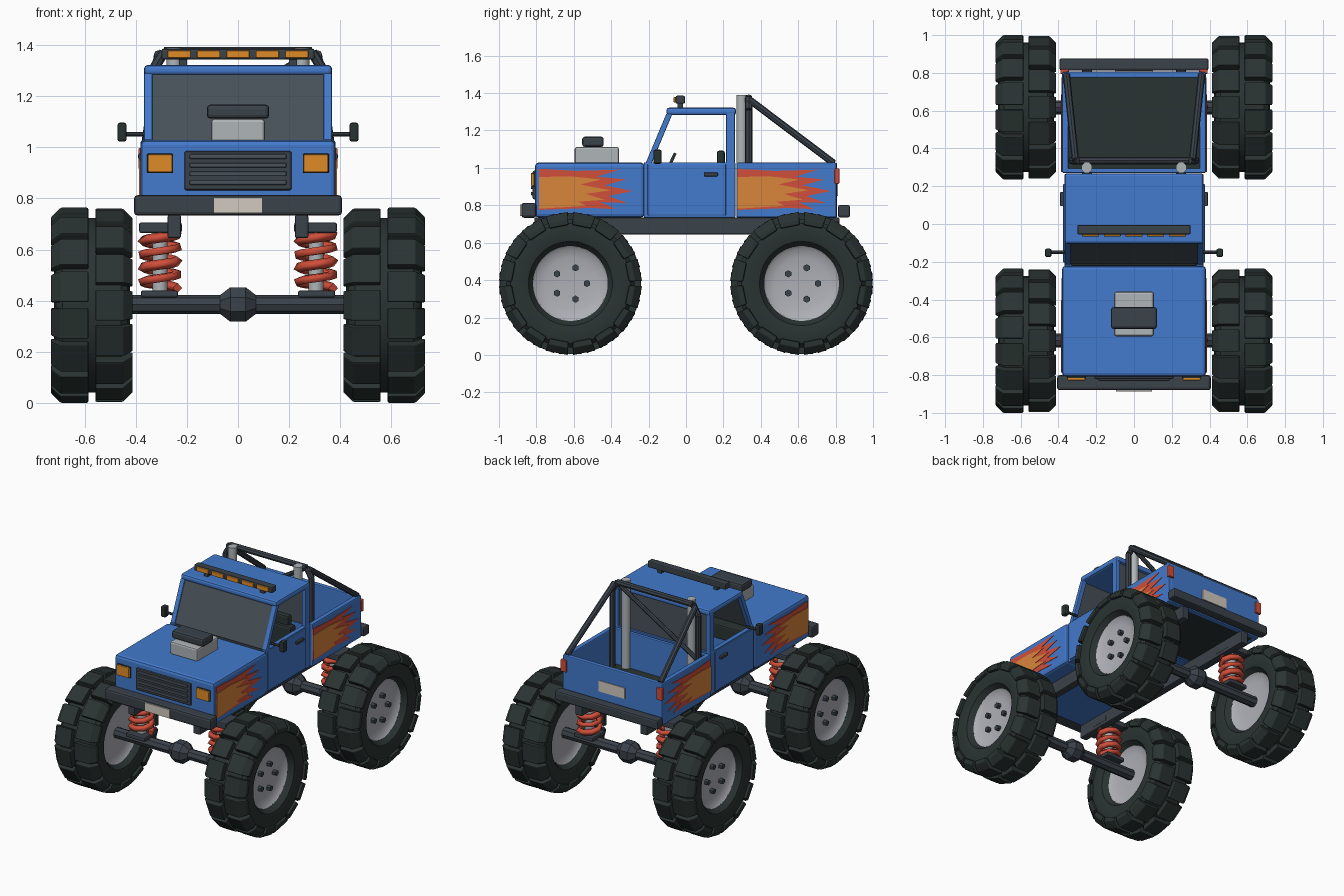
import bpy, bmesh
from math import sin, cos, pi, radians
from mathutils import Vector

if "Cube" in bpy.data.objects:
    bpy.data.objects.remove(bpy.data.objects["Cube"])


def material(name, r, g, b):
    m = bpy.data.materials.new(name)
    m.use_nodes = True
    m.diffuse_color = (r, g, b, 1)
    m.node_tree.nodes["Principled BSDF"].inputs["Base Color"].default_value = (r, g, b, 1)
    return m


BLUE = material("blue paint", .056, .195, .61)
METAL = material("dark metal", .042, .054, .068)
RUBBER = material("black rubber", .023, .034, .032)
SILVER = material("silver rim", .43, .435, .475)
CHROME = material("chrome", .43, .46, .48)
RED = material("red", .64, .078, .043)
AMBER = material("amber lamp", .74, .26, .02)
FLAME = material("flame orange", .7, .235, .044)
GLASS = material("tinted glass", .065, .083, .1)
PLATE = material("plate beige", .64, .59, .53)


def finish(name, bm, mat, bevel=0, smooth=None):
    """Turn a bmesh into an object with one material."""
    bmesh.ops.remove_doubles(bm, verts=bm.verts, dist=1e-5)
    bmesh.ops.recalc_face_normals(bm, faces=bm.faces)
    me = bpy.data.meshes.new(name)
    bm.to_mesh(me)
    bm.free()
    me.materials.append(mat)
    if smooth:
        me.shade_smooth()
        me.set_sharp_from_angle(angle=radians(smooth))
    ob = bpy.data.objects.new(name, me)
    bpy.context.collection.objects.link(ob)
    if bevel:
        mod = ob.modifiers.new("bevel", "BEVEL")
        mod.width, mod.segments = bevel, 2
    return ob


def prism(name, outline, x0, x1, mat, bevel=0):
    """Extrude a (y, z) outline along x."""
    bm = bmesh.new()
    face = bm.faces.new([bm.verts.new((x0, y, z)) for y, z in outline])
    ext = bmesh.ops.extrude_face_region(bm, geom=[face])["geom"]
    for v in ext:
        if isinstance(v, bmesh.types.BMVert):
            v.co.x = x1
    return finish(name, bm, mat, bevel)


def box(name, x, y, z, mat, bevel=0):
    outline = [(y[0], z[0]), (y[1], z[0]), (y[1], z[1]), (y[0], z[1])]
    return prism(name, outline, x[0], x[1], mat, bevel)


def pair(name, x, y, z, mat, bevel=0):
    for side, s in (("left", 1), ("right", -1)):
        box(f"{side}_{name}", (s * x[0], s * x[1]), y, z, mat, bevel)


def bar(name, p, q, r, mat, sides=8):
    p, q = Vector(p), Vector(q)
    bm = bmesh.new()
    bmesh.ops.create_cone(bm, cap_ends=True, segments=sides, radius1=r, radius2=r, depth=(q - p).length)
    rot = (q - p).to_track_quat("Z", "Y")
    for v in bm.verts:
        v.co = rot @ v.co + (p + q) / 2
    return finish(name, bm, mat, 0, 50 if sides > 8 else None)


def lathe(name, profile, centre, mat, sides=40, s=1, smooth=35):
    """Spin an (x, radius) profile about the x axis."""
    bm = bmesh.new()
    rings = []
    for x, r in profile:
        rings.append([bm.verts.new((centre[0] + s * x, centre[1] + r * cos(2 * pi * (i + .5) / sides),
                                    centre[2] + r * sin(2 * pi * (i + .5) / sides))) for i in range(sides)])
    for a, b in zip(rings, rings[1:]):
        for i in range(sides):
            j = (i + 1) % sides
            bm.faces.new((a[i], a[j], b[j], b[i]))
    return finish(name, bm, mat, 0, smooth)


# Wheels: carcass, staggered tread lugs, dished rim, bolts
WZ, WX, LUGS = .382, .572, 16
TYRE = [(-.10, .2), (-.135, .225), (-.149, .285), (-.14, .322), (-.115, .343),
        (.115, .343), (.14, .322), (.149, .285), (.135, .225), (.10, .2)]
RIM = [(-.10, .2), (-.09, .185), (-.082, .14), (-.078, .08), (-.077, 0),
       (.07, 0), (.072, .08), (.077, .14), (.088, .185), (.10, .2)]
LUG = [(.014, .336), (.014, .383), (.122, .383), (.16, .345), (.16, .315), (.135, .312)]


def wheel(name, s, y):
    c = (s * WX, y, WZ)
    lathe(name + "_tyre", TYRE, c, RUBBER, 48, s)
    lathe(name + "_rim", RIM, c, SILVER, 40, s)
    bm = bmesh.new()
    for row in (-1, 1):
        for k in range(LUGS):
            mid = 2 * pi * (k + (.5 if row > 0 else 0)) / LUGS
            ends = []
            for a in (mid - pi / LUGS * .82, mid + pi / LUGS * .82):
                ends.append([bm.verts.new((c[0] + s * row * x, y + r * cos(a), WZ + r * sin(a))) for x, r in LUG])
            bm.faces.new(ends[0])
            bm.faces.new(ends[1])
            for i in range(len(LUG)):
                j = (i + 1) % len(LUG)
                bm.faces.new((ends[0][i], ends[0][j], ends[1][j], ends[1][i]))
    finish(name + "_tread", bm, RUBBER, .005)
    for k in range(5):
        a = 2 * pi * k / 5
        p = Vector((s * (WX + .06), y + .088 * cos(a), WZ + .088 * sin(a)))
        bar(f"{name}_bolt_{k}", p, p + Vector((s * .037, 0, 0)), .019, METAL, 6)


def spring(name, x, y):
    cu = bpy.data.curves.new(name, "CURVE")
    cu.dimensions = "3D"
    cu.bevel_depth, cu.bevel_resolution, cu.use_fill_caps = .02, 0, True
    n = 32
    sp = cu.splines.new("POLY")
    sp.points.add(n)
    for i, p in enumerate(sp.points):
        a = 8 * pi * i / n
        p.co = (x + .068 * cos(a), y + .068 * sin(a), .449 + .211 * i / n, 1)
    cu.materials.append(RED)
    bpy.context.collection.objects.link(bpy.data.objects.new(name, cu))


# Running gear
DIFF = [(-.07, 0), (-.07, .04), (-.03, .073), (.03, .073), (.07, .04), (.07, 0)]
for end, y in (("front", -.618), ("rear", .618)):
    bar(end + "_axle", (-.505, y, .385), (.505, y, .385), .037, METAL)
    lathe(end + "_differential", DIFF, (0, y, .385), METAL, 8, 1, None)
    pair(end + "_spring_seat", (.235, .38), (y - .07, y + .07), (.412, .44), METAL, .008)
    pair(end + "_spring_bracket", (.22, .387), (y - .07, y + .07), (.665, .706), METAL, .008)
    for side, s in (("left", 1), ("right", -1)):
        wheel(f"{end}_{side}_wheel", s, y)
        spring(f"{end}_{side}_spring", s * .305, y)
        bar(f"{end}_{side}_damper", (s * .305, y, .43), (s * .305, y, .67), .03, CHROME, 12)
pair("frame_rail", (.223, .275), (-.81, .82), (.645, .735), METAL, .006)

# Front body
box("hood", (-.381, .381), (-.807, -.222), (.735, 1.028), BLUE, .018)
box("front_bumper", (-.407, .407), (-.88, -.8), (.733, .813), METAL, .014)
box("front_plate", (-.095, .095), (-.887, -.879), (.743, .803), PLATE)
box("grille", (-.21, .21), (-.82, -.8), (.832, .985), METAL, .008)
for k in range(4):
    z = .853 + .034 * k
    box(f"grille_slat_{k}", (-.19, .19), (-.83, -.815), (z, z + .018), GLASS, .005)
pair("headlight_frame", (.254, .356), (-.817, -.8), (.899, .975), RUBBER, .004)
pair("headlight", (.257, .353), (-.828, -.81), (.902, .972), AMBER, .005)
box("blower", (-.105, .105), (-.595, -.358), (1.02, 1.112), CHROME, .012)
box("intake_scoop", (-.122, .122), (-.555, -.44), (1.112, 1.167), METAL, .014)

# Cab
box("cab_floor", (-.365, .365), (-.225, .262), (.735, .77), BLUE)
box("cab_back", (-.365, .365), (.235, .262), (.735, 1.03), BLUE)
pair("cab_side", (.335, .368), (-.225, .264), (.735, 1.03), BLUE, .006)
pair("door_panel", (.36, .375), (-.205, .213), (.745, 1.022), BLUE, .005)
pair("door_handle", (.37, .391), (.095, .17), (.955, .975), METAL, .004)
pair("rear_pillar", (.335, .367), (.215, .262), (1.02, 1.3), BLUE, .006)
for side, s in (("left", 1), ("right", -1)):
    prism(side + "_windshield_pillar", [(-.218, 1.02), (-.185, 1.02), (-.072, 1.29), (-.105, 1.29)],
          s * .335, s * .367, BLUE, .005)
prism("windshield", [(-.208, 1.025), (-.2, 1.025), (-.09, 1.29), (-.098, 1.29)], -.337, .337, GLASS)
box("rear_window", (-.337, .337), (.24, .248), (1.025, 1.285), GLASS)
box("roof", (-.368, .368), (-.105, .268), (1.282, 1.322), BLUE, .014)
box("dashboard", (-.335, .335), (-.222, -.13), (.92, 1.02), RUBBER, .01)
pair("seat_base", (.06, .3), (-.04, .19), (.77, .87), RUBBER, .015)
pair("seat_back", (.06, .3), (.15, .21), (.85, 1.03), RUBBER, .015)
pair("headrest", (.1, .27), (.165, .208), (1.02, 1.092), RUBBER, .012)
WHEEL = [(-.008, .05), (-.008, .066), (.008, .066), (.008, .05), (-.008, .05)]
steering = lathe("steering_wheel", WHEEL, (0, 0, 0), RUBBER, 16)
steering.rotation_euler = (0, radians(25), radians(90))
steering.location = (.18, -.085, 1.02)
bar("steering_column", (.18, -.085, 1.02), (.18, -.15, .97), .012, RUBBER)
for side, s in (("left", 1), ("right", -1)):
    bar(side + "_mirror_arm", (s * .36, -.15, 1.052), (s * .45, -.15, 1.052), .009, METAL)
pair("mirror", (.436, .472), (-.175, -.13), (1.022, 1.097), RUBBER, .01)

# Roof light bar
box("light_bar", (-.3, .3), (-.055, -.005), (1.343, 1.386), METAL, .008)
pair("light_bar_foot", (.2, .23), (-.045, -.015), (1.315, 1.35), METAL)
for k in range(5):
    x = -.23 + .115 * k
    box(f"roof_lamp_{k}", (x - .045, x + .045), (-.066, -.05), (1.35, 1.379), AMBER, .004)

# Cargo bed
box("bed_floor", (-.36, .36), (.272, .8), (.737, .78), RUBBER)
pair("bed_side", (.347, .381), (.27, .805), (.735, 1.028), BLUE, .008)
box("bed_front", (-.36, .36), (.27, .295), (.735, 1.026), BLUE, .005)
box("tailgate", (-.36, .36), (.775, .807), (.735, 1.026), BLUE, .006)
pair("tail_light", (.345, .39), (.795, .82), (.915, .997), RED, .005)
box("rear_plate", (-.1, .1), (.805, .813), (.85, .925), PLATE)
box("rear_bumper", (-.395, .395), (.812, .877), (.735, .802), METAL, .012)

# Roll cage and exhaust stacks
hoop = [(-.328, .77), (-.328, 1.31), (-.29, 1.373), (.29, 1.373), (.328, 1.31), (.328, .77)]
for k, (a, b) in enumerate(zip(hoop, hoop[1:])):
    bar(f"roll_hoop_{k}", (a[0], .336, a[1]), (b[0], .336, b[1]), .02, METAL)
bar("roll_hoop_brace", (.28, .338, 1.365), (-.325, .338, 1.0), .015, METAL)
for side, s in (("left", 1), ("right", -1)):
    bar(side + "_cage_stay", (s * .31, .338, 1.365), (s * .358, .79, 1.025), .019, METAL)
    bar(side + "_exhaust_stack", (s * .25, .298, .77), (s * .25, .298, 1.39), .029, CHROME, 16)

# Painted flames, as (length, height) fractions
OUTER = [(0, 0), (.55, .05), (.82, .02), (.66, .19), (.94, .17), (.74, .34), (1, .46),
         (.7, .6), (.93, .74), (.62, .81), (.86, .98), (.4, .95), (0, 1)]
INNER = [(0, .03), (.5, .1), (.42, .2), (.7, .25), (.5, .39), (.76, .48), (.44, .62), (.66, .74), (.33, .82), (0, .8)]
for part, y0 in (("hood", -.785), ("bed", .275)):
    for side, s in (("left", 1), ("right", -1)):
        for layer, shape, x, mat in (("outer", OUTER, .384, RED), ("inner", INNER, .387, FLAME)):
            outline = [(y0 + .5 * u, .775 + .22 * v) for u, v in shape]
            prism(f"{side}_{part}_flame_{layer}", outline, s * .3795, s * x, mat)
